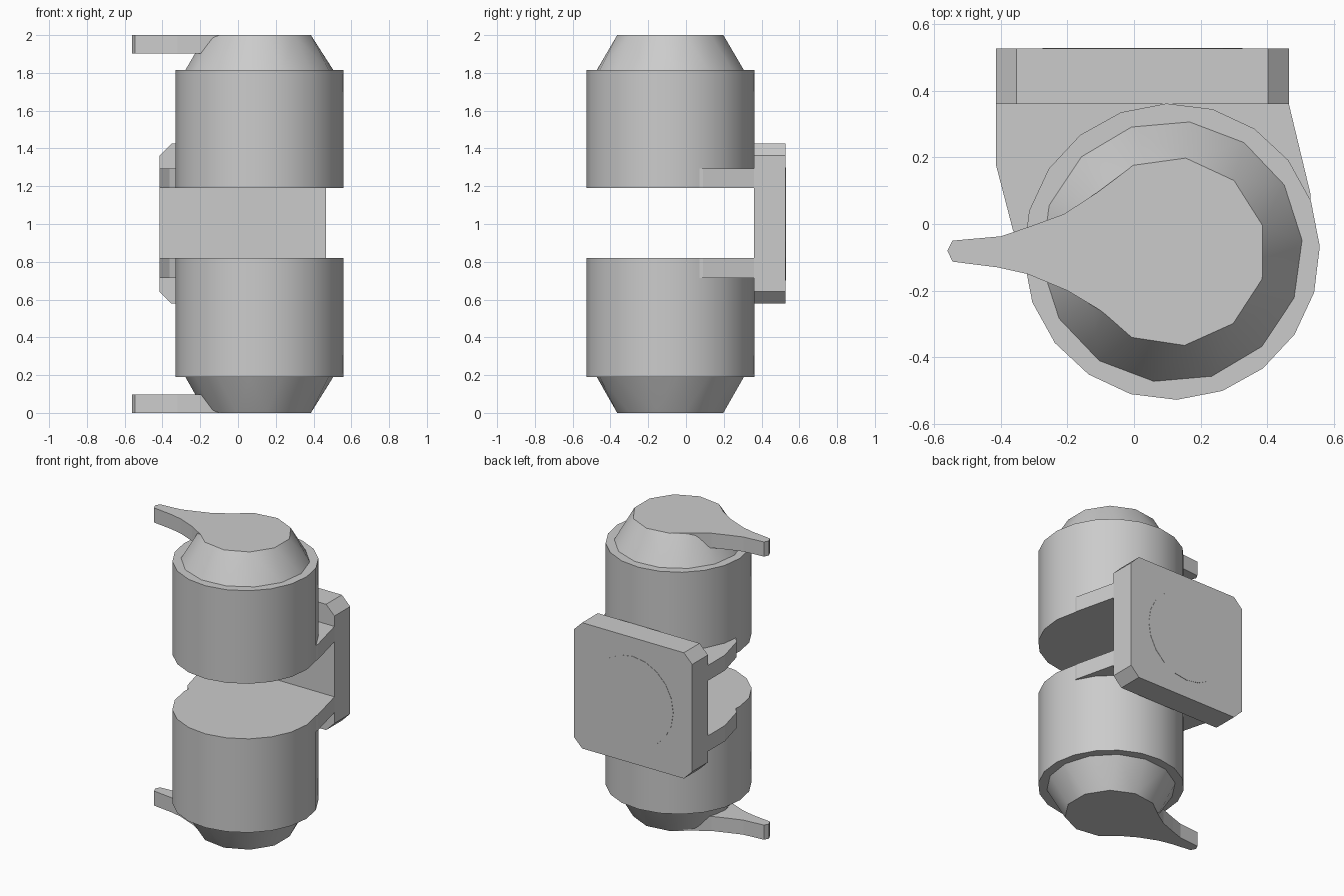
import bpy, bmesh
from math import cos, sin, pi, radians
from mathutils import Vector

cube = bpy.data.objects.get("Cube")
if cube:
    bpy.data.objects.remove(cube, do_unlink=True)

grey = bpy.data.materials.new("light grey")
grey.use_nodes = True
colour = (0.6, 0.6, 0.6, 1)
grey.diffuse_color = colour
grey.node_tree.nodes["Principled BSDF"].inputs["Base Color"].default_value = colour

CX, CY = 0.113, -0.083  # shared axis of both knobs


def finish(name, bm, smooth=None):
    bmesh.ops.recalc_face_normals(bm, faces=bm.faces)
    mesh = bpy.data.meshes.new(name)
    bm.to_mesh(mesh)
    bm.free()
    mesh.materials.append(grey)
    obj = bpy.data.objects.new(name, mesh)
    bpy.context.collection.objects.link(obj)
    if smooth:
        bpy.ops.object.select_all(action='DESELECT')
        obj.select_set(True)
        bpy.context.view_layer.objects.active = obj
        bpy.ops.object.shade_smooth_by_angle(angle=radians(smooth))
    return obj


def prism(name, start, offset, smooth=None):
    """Extrude a closed outline along an offset."""
    bm = bmesh.new()
    face = bm.faces.new([bm.verts.new(p) for p in start])
    ext = bmesh.ops.extrude_face_region(bm, geom=[face], use_keep_orig=True)
    bmesh.ops.translate(bm, vec=Vector(offset),
                        verts=[v for v in ext["geom"] if isinstance(v, bmesh.types.BMVert)])
    return finish(name, bm, smooth)


def ring(radius, sides, turn, z):
    return [(CX + radius * cos(radians(turn) + 2 * pi * i / sides),
             CY + radius * sin(radians(turn) + 2 * pi * i / sides), z) for i in range(sides)]


def cone(name, z_wide, z_narrow):
    """Tapered cap whose rim and crown have different side counts."""
    bm = bmesh.new()
    for p in ring(0.393, 14, 5, z_wide) + ring(0.284, 11, 16, z_narrow):
        bm.verts.new(p)
    bmesh.ops.convex_hull(bm, input=bm.verts)
    bmesh.ops.dissolve_limit(bm, angle_limit=radians(1), verts=bm.verts, edges=bm.edges)
    return finish(name, bm, 35)


lever_outline = [(-0.01, 0.17), (-0.11, 0.095), (-0.21, 0.03), (-0.32, -0.01), (-0.4, -0.037),
                 (-0.545, -0.05), (-0.56, -0.08), (-0.545, -0.113), (-0.41, -0.13),
                 (-0.32, -0.15), (-0.2, -0.2), (-0.1, -0.26), (-0.01, -0.33)]
arm_outline = [(-0.415, 0.37), (-0.415, 0.18), (-0.363, -0.02), (-0.31, -0.08),
               (0.53, -0.08), (0.53, 0.09), (0.465, 0.36), (0.465, 0.37)]

# Each half: outer end, cone base, inner end of the drum, and the arm's far side
for half, end, shoulder, inner, arm in (("upper", 2.0, 1.815, 1.19, 1.293),
                                        ("lower", 0.0, 0.19, 0.82, 0.715)):
    side = 1 if half == "upper" else -1
    prism(half + "_drum", ring(0.445, 20, 2, inner), (0, 0, shoulder - inner), 30)
    cone(half + "_cone", shoulder, end)
    prism(half + "_lever", [(x, y, end) for x, y in lever_outline], (0, 0, -0.098 * side))
    prism(half + "_arm", [(x, y, inner) for x, y in arm_outline], (0, 0, arm - inner))

# Back plate with cut corners
L, R, B, T, C = -0.415, 0.465, 0.58, 1.425, 0.062
plate = [(L + C, B), (R - C, B), (R, B + C), (R, T - C),
         (R - C, T), (L + C, T), (L, T - C), (L, B + C)]
prism("back_plate", [(x, 0.36, z) for x, z in plate], (0, 0.167, 0))

# Shallow round pad on the back plate
pad = [(0.025 + 0.3 * cos(2 * pi * i / 20), 0.52, 1.0 + 0.3 * sin(2 * pi * i / 20))
       for i in range(20)]
prism("back_pad", pad, (0, 0.009, 0))
